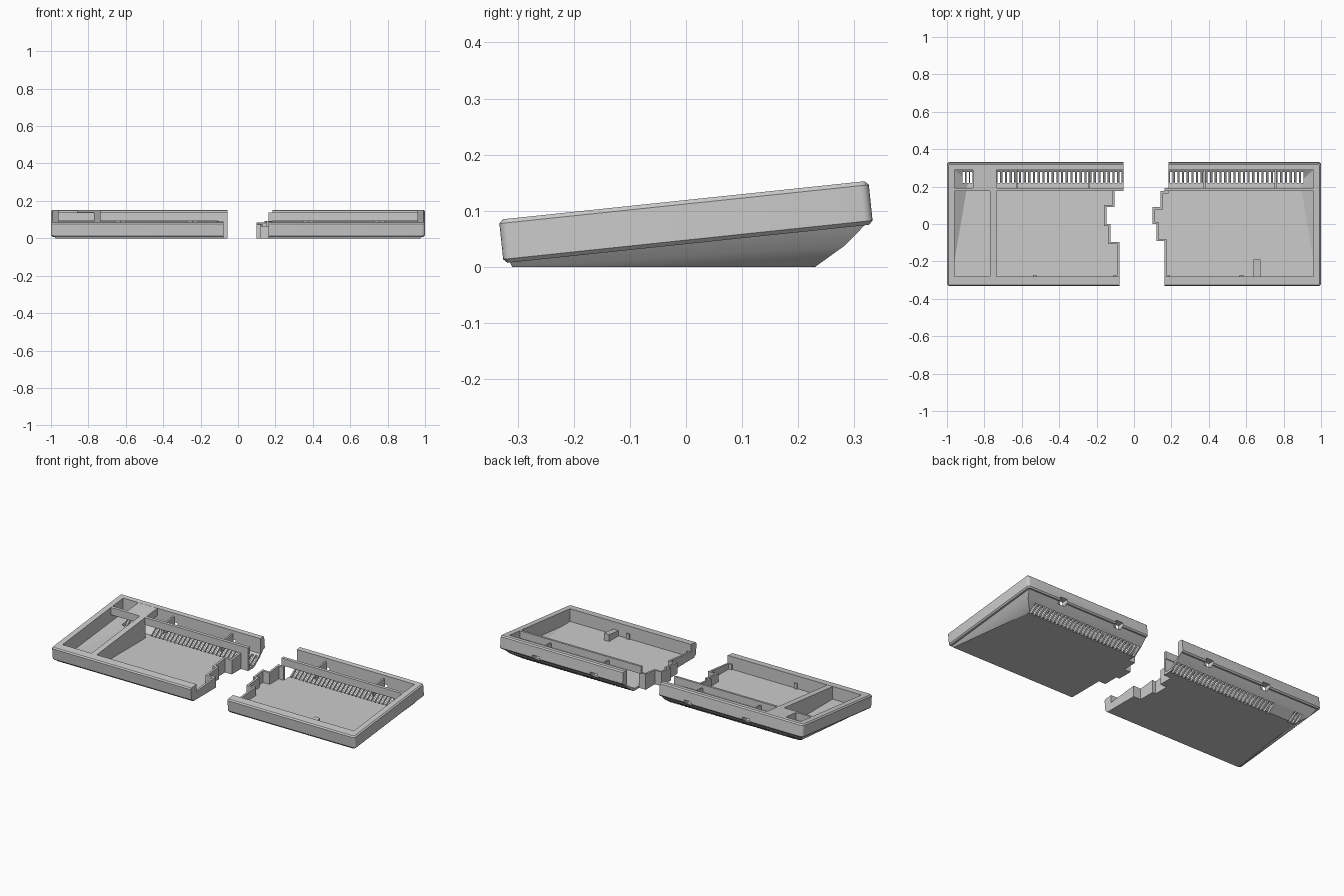
import bpy, bmesh, math
from mathutils import Matrix

if "Cube" in bpy.data.objects:
    bpy.data.objects.remove(bpy.data.objects["Cube"])

SLOPE = 0.105
LEDGE = 0.045      # depth of inner supports below the rim


def top(y, drop=0.0):
    """Height of the tilted top plane at y."""
    return 0.1197 + SLOPE * y - drop


def finish(name, bm):
    bmesh.ops.recalc_face_normals(bm, faces=bm.faces[:])
    me = bpy.data.meshes.new(name)
    bm.to_mesh(me)
    bm.free()
    ob = bpy.data.objects.new(name, me)
    bpy.context.collection.objects.link(ob)
    return ob


def add_prism(bm, pts, z0, z1):
    """Vertical prism; z0 / z1 are numbers or functions of y."""
    f0 = z0 if callable(z0) else (lambda y: z0)
    f1 = z1 if callable(z1) else (lambda y: z1)
    lo = [bm.verts.new((x, y, f0(y))) for x, y in pts]
    hi = [bm.verts.new((x, y, f1(y))) for x, y in pts]
    bm.faces.new(lo)
    bm.faces.new(hi)
    n = len(pts)
    for i in range(n):
        j = (i + 1) % n
        bm.faces.new((lo[i], lo[j], hi[j], hi[i]))


def prisms(name, outlines, z0, z1):
    bm = bmesh.new()
    for pts in outlines:
        add_prism(bm, pts, z0, z1)
    return finish(name, bm)


def rect(x0, x1, y0, y1):
    return [(x0, y0), (x1, y0), (x1, y1), (x0, y1)]


def hull(name, half):
    """Convex hull of points mirrored in x."""
    bm = bmesh.new()
    for x, y, z in half:
        bm.verts.new((x, y, z))
        bm.verts.new((-x, y, z))
    res = bmesh.ops.convex_hull(bm, input=bm.verts[:])
    junk = [v for v in res["geom_interior"] if isinstance(v, bmesh.types.BMVert)]
    if junk:
        bmesh.ops.delete(bm, geom=junk, context='VERTS')
    bmesh.ops.dissolve_limit(bm, angle_limit=0.01, verts=bm.verts[:], edges=bm.edges[:])
    return finish(name, bm)


def activate(ob):
    bpy.ops.object.select_all(action='DESELECT')
    ob.select_set(True)
    bpy.context.view_layer.objects.active = ob


def boolean(ob, other, op='DIFFERENCE'):
    m = ob.modifiers.new("bool", 'BOOLEAN')
    m.operation, m.solver, m.object = op, 'EXACT', other
    activate(ob)
    bpy.ops.object.modifier_apply(modifier=m.name)
    bpy.data.objects.remove(other)


def offset(path, side, t):
    """Mitred offset of a rectilinear path (side +1 = left of travel)."""
    norms = []
    for (ax, ay), (bx, by) in zip(path, path[1:]):
        d = math.hypot(bx - ax, by - ay)
        norms.append((-(by - ay) / d * side * t, (bx - ax) / d * side * t))
    out = []
    for i, (x, y) in enumerate(path):
        for n in norms[max(i - 1, 0):i + 1]:
            x, y = x + n[0], y + n[1]
        out.append((x, y))
    return out


# Stepped joint lines, back to front
left_line = [(-.056, .176), (-.104, .176), (-.104, .09), (-.148, .09), (-.148, 0),
             (-.126, 0), (-.126, -.096), (-.078, -.096), (-.078, -.285)]
right_line = [(.185, .176), (.142, .176), (.142, .09), (.099, .09), (.099, 0),
              (.12, 0), (.12, -.092), (.163, -.092), (.163, -.285)]

# Tilted upper body with rounded edges
bm = bmesh.new()
bmesh.ops.create_cube(bm, size=1, matrix=Matrix.Diagonal((2, .662, .078, 1)))
upright = [e for e in bm.edges if abs(e.verts[0].co.z - e.verts[1].co.z) > .05]
bmesh.ops.bevel(bm, geom=upright, offset=.016, segments=4, profile=.5, affect='EDGES')
rims = [e for e in bm.edges if abs(e.verts[0].co.z - e.verts[1].co.z) < .001]
bmesh.ops.bevel(bm, geom=rims, offset=.007, segments=1, affect='EDGES')
bmesh.ops.transform(bm, verts=bm.verts[:],
                    matrix=Matrix.Translation((0, 0, .08)) @ Matrix.Rotation(math.atan(SLOPE), 4, 'X'))
case = finish("case", bm)

# Tapered wedge base, flat on the ground
base = hull("wedge_base", [(.985, -.315, .012), (.985, .322, .078), (.985, -.315, .03),
                           (.985, .318, .09), (.975, -.31, 0), (.962, .283, .038), (.905, .23, 0)])
boolean(case, base, 'UNION')

# Inner cavity following the wedge
cavity = hull("cavity", [(.96, -.28, .014), (.96, -.2, .014), (.888, .225, .014),
                         (.96, .225, .058), (.96, .29, .064), (.93, .29, .06),
                         (.96, -.28, .25), (.96, .29, .25)])
boolean(case, cavity)

# Vent slots in the rear slope
xs = [-.91, -.89, -.87] + [-.722 + .025 * i for i in range(27)] + [.2 + .025 * i for i in range(29)]
boolean(case, prisms("vents", [rect(x - .0065, x + .0065, .218, .278) for x in xs], -.05, .07))

# Latch openings in the back wall
rib_x = [-.627, -.242, .376, .757]
boolean(case, prisms("latches", [rect(x - .024, x + .024, .28, .4) for x in rib_x], .064, .096))

# Split into two halves
gap = [(-.056, .5)] + left_line[:-1] + [(-.078, -.5), (.163, -.5)] + right_line[-2::-1] + [(.185, .5)]
boolean(case, prisms("gap", [gap], -.5, .5))
activate(case)
bpy.ops.mesh.separate(type='LOOSE')
for ob in list(bpy.context.selected_objects):
    mean = sum(v.co.x for v in ob.data.vertices) / len(ob.data.vertices)
    ob.name = "left_case" if mean < 0 else "right_case"
    activate(ob)
    bpy.ops.object.shade_smooth_by_angle(angle=math.radians(30))


def shelf(y):
    return top(y, LEDGE)


def flush(y):
    return top(y, .0012)


# Joint walls along the stepped split
for name, line, side in (("left_joint_wall", left_line, -1), ("right_joint_wall", right_line, 1)):
    prisms(name, [line + offset(line, side, .012)[::-1]], .002, shelf)

# Raised cross bars between key wells and rear strip
prisms("left_cross_bar", [rect(-.965, -.056, .176, .192)], shelf, flush)
prisms("right_cross_bar", [rect(.163, .965, .176, .192)], shelf, flush)

# Divider wall between the small and the large key well, and the solid deck behind it
prisms("well_divider", [rect(-.77, -.735, -.285, .18)], .008, flush)
prisms("rear_deck", [rect(-.86, -.735, .18, .295)], shelf, flush)

# Ribs crossing the rear strip
for i, x in enumerate(rib_x):
    prisms(f"strip_rib_{i + 1}", [rect(x - .005, x + .005, .185, .295)],
           lambda y: top(y, .075), lambda y: top(y, .02))

# Support tab and small posts along the front wall
prisms("front_tab", [rect(.64, .675, -.285, -.19)], .008, shelf)
prisms("front_posts", [rect(x - .01, x + .01, -.285, -.272) for x in (-.53, -.1, .18, .575)], .008, shelf)
